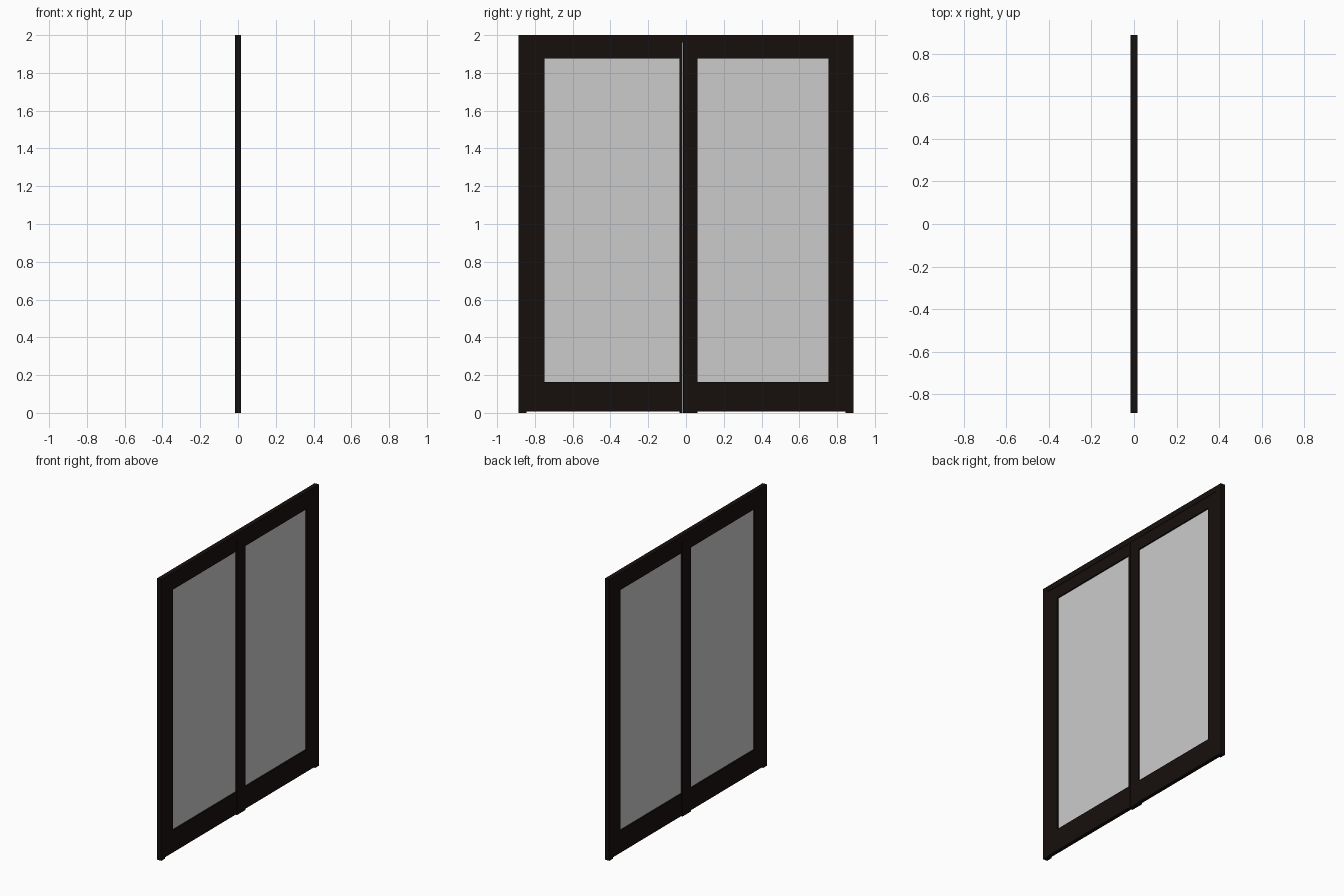
import bpy

if "Cube" in bpy.data.objects:
    bpy.data.objects.remove(bpy.data.objects["Cube"])

dark = bpy.data.materials.new("dark_frame")
dark.diffuse_color = (0.008, 0.005, 0.004, 1)
dark.use_nodes = True
dark.node_tree.nodes["Principled BSDF"].inputs["Base Color"].default_value = dark.diffuse_color


def box(name, half_x, y0, y1, z0, z1, mat=None):
    bpy.ops.mesh.primitive_cube_add(size=1, location=(0, (y0 + y1) / 2, (z0 + z1) / 2))
    ob = bpy.context.object
    ob.name = name
    ob.scale = (half_x * 2, y1 - y0, z1 - z0)
    bpy.ops.object.transform_apply(location=False, rotation=False, scale=True)
    if mat:
        ob.data.materials.append(mat)
    return ob


W, JAMB, HX, DX = 0.886, 0.042, 0.0165, 0.0135
HEAD, SILL = 1.96, 0.007
GLASS_Z0, GLASS_Z1 = 0.164, 1.875

# Outer frame: two jambs and the head
for side, y0 in (("left", -W), ("right", W - JAMB)):
    box(side + "_jamb", HX, y0, y0 + JAMB, 0, 2, dark)
box("head", HX, -W + JAMB, W - JAMB, HEAD, 2, dark)


# Door leaf: two stiles, two rails, one pane
def leaf(name, y0, y1, g0, g1, inner_left):
    for part, a, b, inner in (("stile_a", y0, g0, inner_left), ("stile_b", g1, y1, not inner_left)):
        box(f"{name}_{part}", HX - 0.001 if inner else DX, a, b,
            0.0 if inner else SILL, HEAD, dark)
    box(name + "_bottom_rail", DX, g0, g1, SILL, GLASS_Z0, dark)
    box(name + "_top_rail", DX, g0, g1, GLASS_Z1, HEAD, dark)
    box(name + "_glass", 0.004, g0, g1, GLASS_Z0, GLASS_Z1)


leaf("left_door", -W + JAMB, -0.019, -0.75, -0.034, False)
leaf("right_door", -0.017, W - JAMB, 0.062, 0.755, True)
